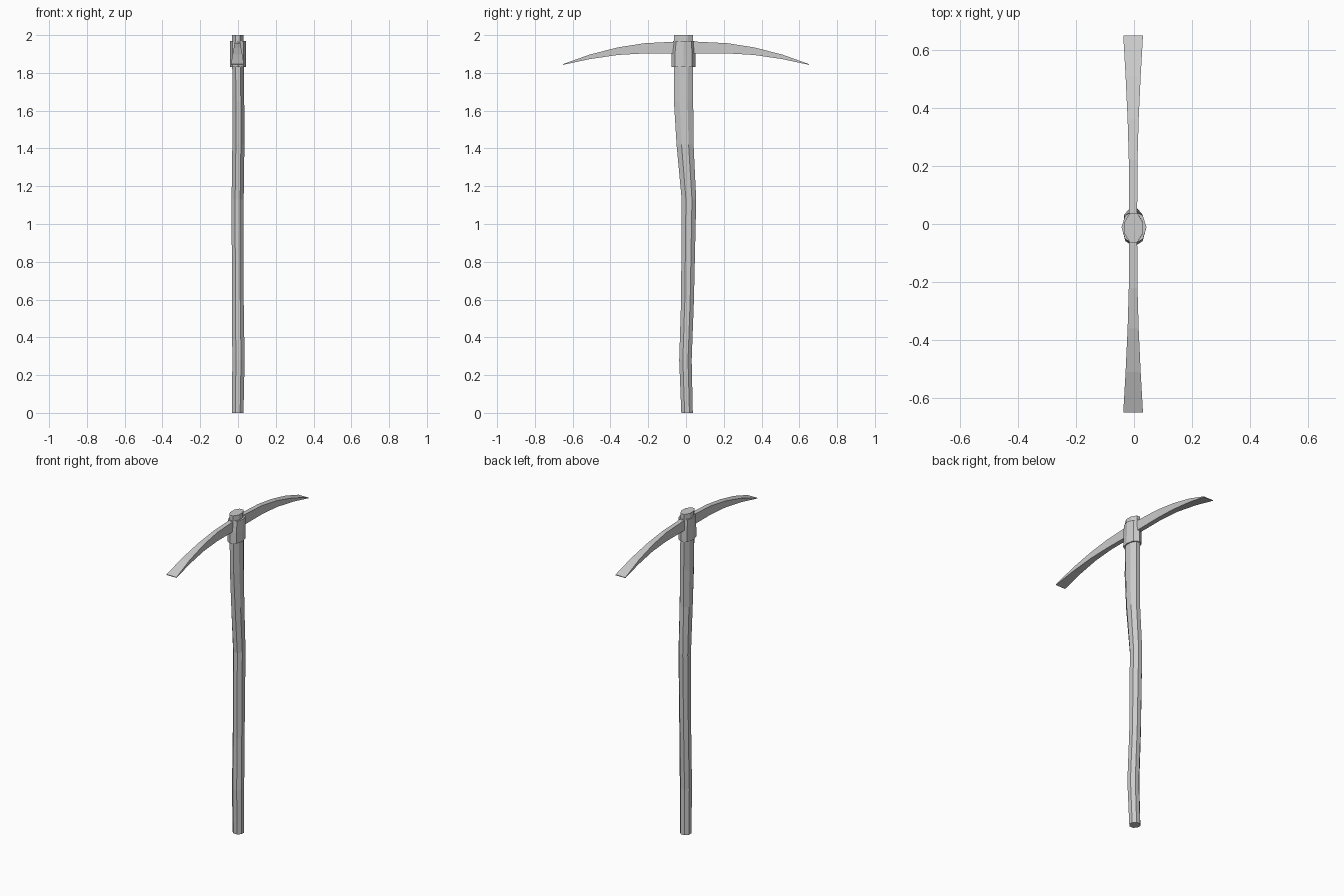
import bpy, bmesh
from math import cos, sin, pi

if "Cube" in bpy.data.objects:
    bpy.data.objects.remove(bpy.data.objects["Cube"])


def loft(name, rings):
    """Skin a list of equal-length point rings and cap both ends."""
    bm = bmesh.new()
    loops = [[bm.verts.new(p) for p in ring] for ring in rings]
    n = len(loops[0])
    for a, b in zip(loops, loops[1:]):
        for i in range(n):
            j = (i + 1) % n
            bm.faces.new((a[i], a[j], b[j], b[i]))
    bm.faces.new(loops[0])
    bm.faces.new(loops[-1])
    bmesh.ops.recalc_face_normals(bm, faces=bm.faces)
    mesh = bpy.data.meshes.new(name)
    bm.to_mesh(mesh)
    bm.free()
    ob = bpy.data.objects.new(name, mesh)
    bpy.context.collection.objects.link(ob)
    return ob


def oval(z, x0, x1, y0, y1, turn=0.5):
    """Eight-sided oval ring filling the given extents."""
    k = cos(pi / 8) if turn else 1
    cx, cy, rx, ry = (x0 + x1) / 2, (y0 + y1) / 2, (x1 - x0) / 2 / k, (y1 - y0) / 2 / k
    return [(cx + rx * cos((i + turn) * pi / 4), cy + ry * sin((i + turn) * pi / 4), z)
            for i in range(8)]


# Slightly crooked wooden handle: z, x extents, y extents
handle = [(0.00, -0.032, 0.029, -0.025, 0.036),
          (0.28, -0.030, 0.035, -0.036, 0.030),
          (0.60, -0.032, 0.030, -0.026, 0.042),
          (1.13, -0.034, 0.030, -0.023, 0.054),
          (1.42, -0.030, 0.034, -0.050, 0.040),
          (1.65, -0.029, 0.033, -0.064, 0.038),
          (2.00, -0.032, 0.029, -0.064, 0.038)]
loft("handle", [oval(*r) for r in handle])

# Metal collar around the handle
loft("collar", [oval(1.83, -0.042, 0.042, -0.078, 0.050, 0),
                oval(1.90, -0.042, 0.042, -0.077, 0.050, 0),
                oval(1.968, -0.043, 0.043, -0.069, 0.046, 0)])

# Curved double-ended blade: distance from centre, half width, bottom z, top z
half = [(0.04, 0.014, 1.902, 1.966),
        (0.22, 0.015, 1.903, 1.957),
        (0.36, 0.019, 1.895, 1.935),
        (0.51, 0.026, 1.873, 1.897),
        (0.65, 0.034, 1.843, 1.847)]
stations = [(-y, w, b, t) for y, w, b, t in reversed(half)] + half
cx = -0.003
loft("pick_blade", [[(cx - w, y, b), (cx + w, y, b), (cx + w, y, t), (cx - w, y, t)]
                    for y, w, b, t in stations])
